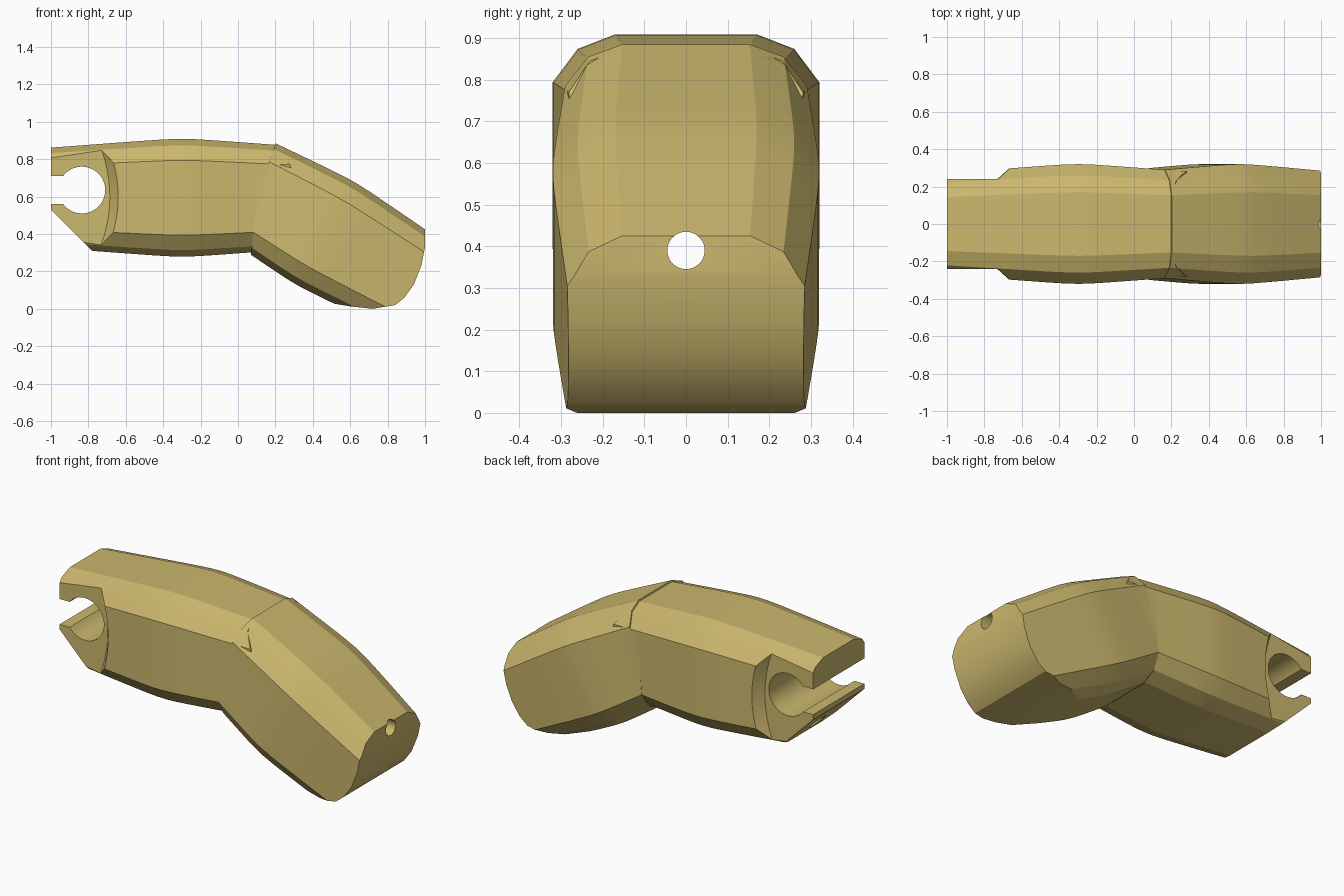
import bpy, bmesh, math

if "Cube" in bpy.data.objects:
    bpy.data.objects.remove(bpy.data.objects["Cube"])

tan = bpy.data.materials.new("tan_plastic")
tan.diffuse_color = (0.60, 0.48, 0.156, 1)
tan.use_nodes = True
tan.node_tree.nodes["Principled BSDF"].inputs["Base Color"].default_value = tan.diffuse_color


def make(name, rings):
    """Closed solid skinned through matching rings of points."""
    bm = bmesh.new()
    loops = [[bm.verts.new(p) for p in r] for r in rings]
    n = len(loops[0])
    for a, b in zip(loops, loops[1:]):
        for i in range(n):
            j = (i + 1) % n
            bm.faces.new((a[i], a[j], b[j], b[i]))
    bm.faces.new(loops[0][::-1])
    bm.faces.new(loops[-1])
    bmesh.ops.recalc_face_normals(bm, faces=bm.faces[:])
    me = bpy.data.meshes.new(name)
    bm.to_mesh(me)
    bm.free()
    me.materials.append(tan)
    ob = bpy.data.objects.new(name, me)
    bpy.context.collection.objects.link(ob)
    return ob


def prism(name, profile, y0=-0.6, y1=0.6, dx0=0.0, dx1=0.0):
    """Side profile (x, z) extruded along y, with optional shear in x."""
    return make(name, [[(x + dx, y, z) for x, z in profile]
                       for y, dx in ((y0, dx0), (y1, dx1))])


def combine(ob, other, op):
    mod = ob.modifiers.new(op, 'BOOLEAN')
    mod.operation, mod.object, mod.solver = op, other, 'EXACT'
    dg = bpy.context.evaluated_depsgraph_get()
    me = bpy.data.meshes.new_from_object(ob.evaluated_get(dg))
    ob.modifiers.clear()
    ob.data = me
    bpy.data.objects.remove(other)


# Chamfered cross-section (y, height), mirrored in both directions
quarter = [(0.17, 0.315), (0.26, 0.28), (0.32, 0.2)]
half = quarter + [(y, -h) for y, h in quarter[::-1]]
section = half + [(-y, h) for y, h in half[::-1]]


def barrel(name, start, end, mid, taper, centre, angle):
    """Bulging bar along a sloped axis, widest at mid."""
    c, s = math.cos(angle), math.sin(angle)
    rings = []
    for i in range(25):
        u = start + (end - start) * i / 24
        d = abs(u - mid)
        k = 1 - taper * (math.sqrt(d * d + 0.0064) - 0.08)
        rings.append([(u * c + (centre + h * k) * s, y * k,
                       -u * s + (centre + h * k) * c) for y, h in section])
    return make(name, rings)


# Rear segment, trimmed to its side outline
body = barrel("finger_body", -1.1, 0.4, -0.3, 0.24, 0.594, 0)
combine(body, prism("rear_trim", [
    (-1, 0.53), (-0.68, 0.21), (0.05, 0.2), (0.07, 0.295), (0.2, 0.70),
    (0.29, 0.73), (0.28, 0.765), (0.2, 0.88), (0.19, 1), (-1, 1)]), 'INTERSECT')

# Front segment, bent down 30 degrees with a rounded tip
front = barrel("front_segment", -0.5, 0.95, 0.2, 0.25, 0.583, math.radians(30))
combine(front, prism("front_trim", [
    (0.2, 0.88), (0.1, 0.6), (0.07, 0.295), (0.03, 0.22), (0.42, 0), (0.5, 0.03),
    (0.6, 0.013), (0.72, 0), (0.84, 0.02), (0.89, 0.06), (0.94, 0.13),
    (0.98, 0.23), (1, 0.33), (1, 0.6), (0.25, 1)]), 'INTERSECT')
combine(body, front, 'UNION')

# Narrowed hinge tab: curved recess on both sides
arc = [(-0.64 - 0.7 * (z - 0.6) ** 2, z) for z in [0.1 + i * 0.05 for i in range(21)]]
recess = arc + [(-1.3, 1.1), (-1.3, 0.1)]
for side in (-1, 1):
    combine(body, prism("tab_recess", recess, side * 0.24, side * 0.42, -0.045, 0.09),
            'DIFFERENCE')

# Open snap-in hinge hole
hole = []
for i in range(41):
    a = math.radians(-143 + 286 * i / 40)
    hole.append((-0.835 + 0.125 * math.cos(a), 0.635 + 0.125 * math.sin(a)))
combine(body, prism("hinge_hole", hole + [(-1.2, 0.71), (-1.2, 0.56)]), 'DIFFERENCE')

# Cord hole along the length
ring = [(0.045 * math.cos(math.tau * i / 24), 0.39 + 0.045 * math.sin(math.tau * i / 24))
        for i in range(24)]
combine(body, make("cord_hole", [[(x, y, z) for y, z in ring] for x in (-1.3, 1.3)]),
        'DIFFERENCE')

# Smooth shading with crisp chamfers
bpy.context.view_layer.objects.active = body
body.select_set(True)
bpy.ops.object.shade_smooth_by_angle(angle=math.radians(20))
